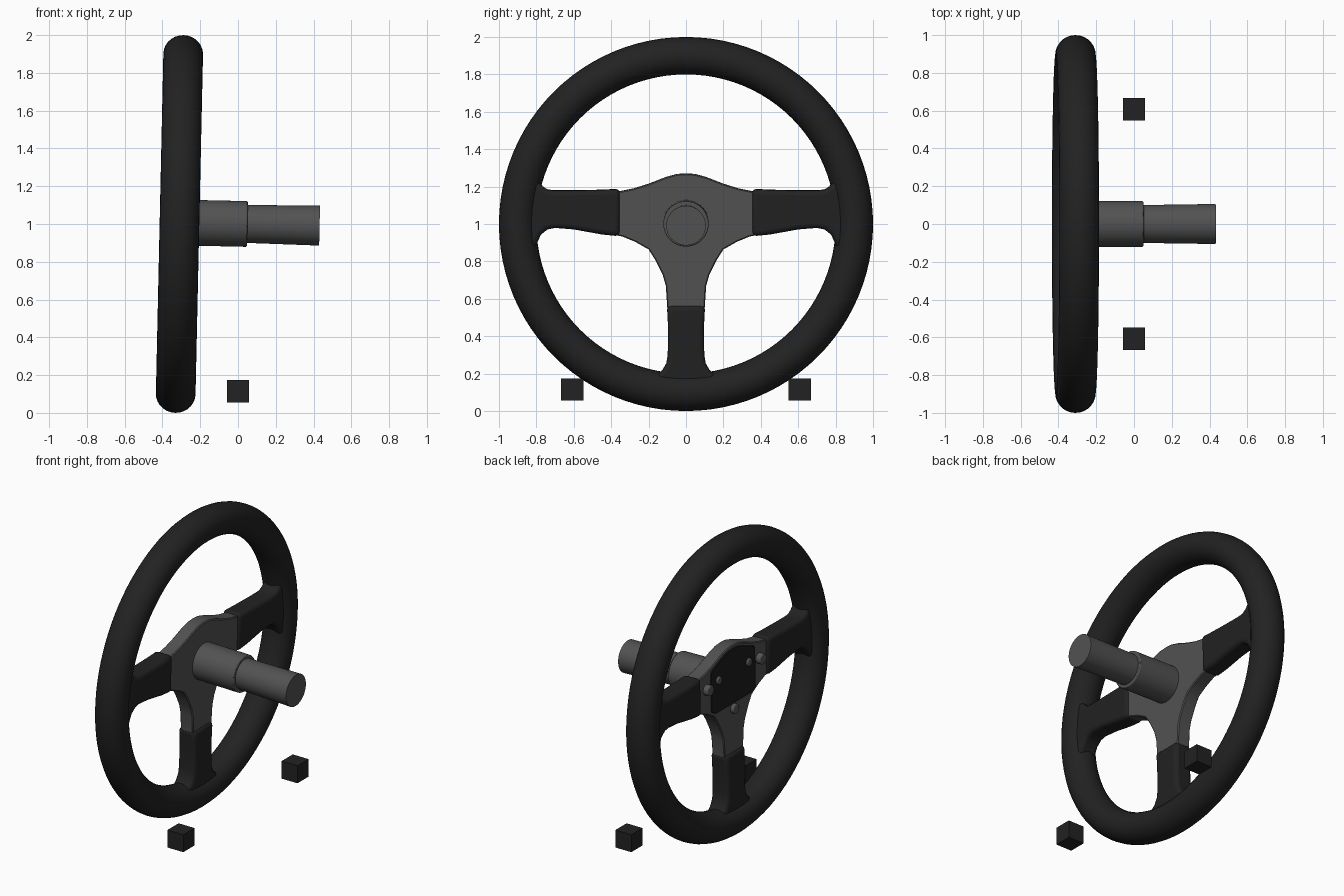
import bpy, bmesh, math
from mathutils import Matrix

if "Cube" in bpy.data.objects:
    bpy.data.objects.remove(bpy.data.objects["Cube"])

# Wheel frame: x along the column, slightly tilted
FRAME = Matrix.Translation((-0.31, 0, 1.0)) @ Matrix.Rotation(0.022, 4, 'Y')


def material(name, v):
    m = bpy.data.materials.new(name)
    m.diffuse_color = (v, v, v, 1)
    m.use_nodes = True
    m.node_tree.nodes["Principled BSDF"].inputs["Base Color"].default_value = m.diffuse_color
    return m


BLACK = material("black_leather", 0.016)
GREY = material("dark_grey_metal", 0.085)
PANEL = material("black_panel", 0.012)
BOLT = material("bolt_grey", 0.09)


def finish(bm, name, mat, bevel=0, segs=3, frame=FRAME):
    bmesh.ops.recalc_face_normals(bm, faces=bm.faces)
    me = bpy.data.meshes.new(name)
    bm.to_mesh(me)
    bm.free()
    me.materials.append(mat)
    ob = bpy.data.objects.new(name, me)
    bpy.context.collection.objects.link(ob)
    ob.matrix_world = frame
    if bevel:
        b = ob.modifiers.new("bevel", 'BEVEL')
        b.width, b.segments, b.limit_method = bevel, segs, 'ANGLE'
        b.angle_limit = math.radians(50)
    bpy.ops.object.select_all(action='DESELECT')
    ob.select_set(True)
    bpy.context.view_layer.objects.active = ob
    bpy.ops.object.shade_smooth_by_angle(angle=math.radians(35))
    return ob


def prism(name, pts, x0, x1, mat, bevel=0, segs=3):
    """Extrude a (y, z) outline along x."""
    bm = bmesh.new()
    f = bm.faces.new([bm.verts.new((x0, y, z)) for y, z in pts])
    r = bmesh.ops.extrude_face_region(bm, geom=[f])
    bmesh.ops.translate(bm, vec=(x1 - x0, 0, 0),
                        verts=[v for v in r['geom'] if isinstance(v, bmesh.types.BMVert)])
    return finish(bm, name, mat, bevel, segs)


def rod(name, x0, x1, r0, r1, y, z, mat, bevel=0, sides=48):
    bm = bmesh.new()
    bmesh.ops.create_cone(bm, cap_ends=True, segments=sides, radius1=r0, radius2=r1, depth=x1 - x0,
                          matrix=Matrix.Translation(((x0 + x1) / 2, y, z)) @ Matrix.Rotation(math.pi / 2, 4, 'Y'))
    return finish(bm, name, mat, bevel, 2)


def mirror(half):
    return half + [(-y, z) for y, z in reversed(half) if abs(y) > 1e-6]


# Rim
bm = bmesh.new()
N, M = 96, 28
rings = []
for i in range(N):
    a = 2 * math.pi * i / N
    ring = []
    for j in range(M):
        t = 2 * math.pi * j / M
        r = 0.9 + 0.1 * math.cos(t)
        ring.append(bm.verts.new((0.105 * math.sin(t), r * math.cos(a), r * math.sin(a))))
    rings.append(ring)
for i in range(N):
    for j in range(M):
        a, b = rings[i], rings[(i + 1) % N]
        bm.faces.new((a[j], b[j], b[(j + 1) % M], a[(j + 1) % M]))
finish(bm, "rim", BLACK)

# Hub plate with three arms
hub = [(0, .27), (.05, .267), (.11, .25), (.2, .215), (.28, .19), (.37, .172), (.37, -.06),
       (.34, -.066), (.27, -.095), (.2, -.135), (.165, -.19), (.125, -.27), (.108, -.33), (.1, -.45)]
prism("hub_plate", mirror(hub), -0.04, 0.055, GREY, 0.006, 1)

# Dark cover on the driver's side
cover = [(0, .25), (.05, .247), (.11, .23), (.22, .185), (.235, .17), (.235, -.09), (.19, -.115), (0, -.115)]
prism("hub_cover", mirror(cover), -0.046, -0.03, PANEL, 0.003, 1)

# Padded side spokes, flared into the rim
side = [(.353, .188), (.45, .183), (.6, .18), (.7, .18), (.74, .184), (.765, .2), (.8, .24), (.88, .24),
        (.88, -.16), (.81, -.13), (.775, -.055), (.74, -.028), (.7, -.02), (.6, -.028), (.45, -.055), (.353, -.065)]
for s, n in ((1, "left"), (-1, "right")):
    prism("spoke_pad_" + n, [(s * y, z) for y, z in side], -0.058, 0.07, BLACK, 0.025)

# Padded lower spoke
lower = [(.103, -.435), (.098, -.5), (.096, -.6), (.098, -.7), (.105, -.745), (.125, -.78), (.16, -.81), (.16, -.88)]
prism("spoke_pad_lower", mirror(lower), -0.058, 0.07, BLACK, 0.025)

# Bolts
for k, (y, z, r, x) in enumerate([(.28, .08, .035, -.075), (-.28, .08, .035, -.075), (.16, .1, .026, -.06),
                                  (-.16, .1, .026, -.06), (0, -.15, .032, -.065)]):
    rod(f"bolt_{k}", x, -0.03, r, r, y, z, BOLT, 0.006, 20)

# Steering column
rod("column_sleeve", 0.04, 0.36, 0.121, 0.121, 0, 0.008, GREY, 0.006)
rod("column_shaft", 0.34, 0.742, 0.1, 0.106, 0, 0.008, GREY)

# Two small loose blocks
for s, n in ((1, "left"), (-1, "right")):
    bm = bmesh.new()
    bmesh.ops.create_cube(bm, size=0.118)
    finish(bm, "block_" + n, BLACK, frame=Matrix.Translation((0, s * 0.608, 0.115)))
